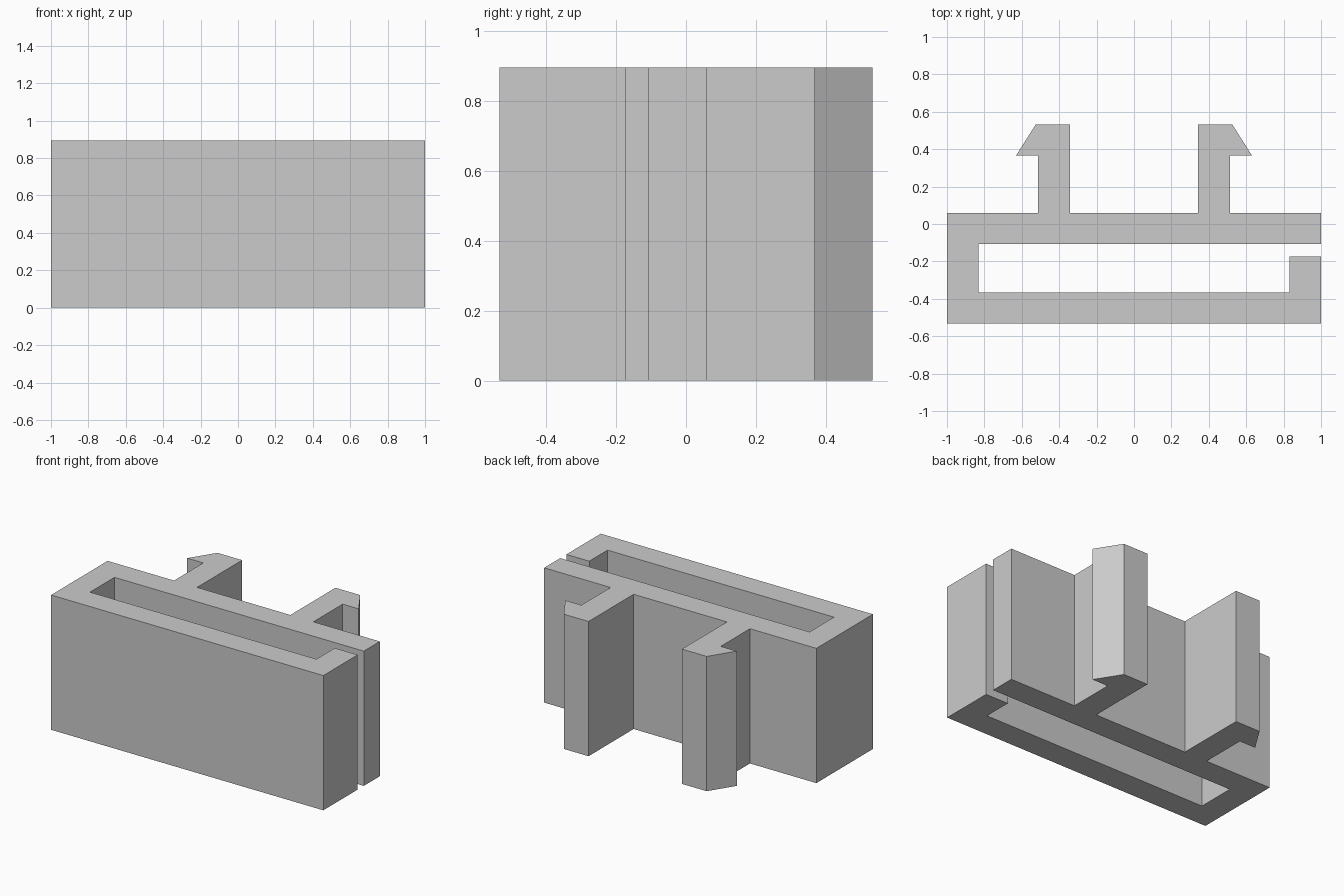
import bpy
import bmesh

HEIGHT = 0.895

cube = bpy.data.objects.get("Cube")
if cube:
    bpy.data.objects.remove(cube, do_unlink=True)

grey = bpy.data.materials.new("plain grey")
grey.use_nodes = True
colour = (0.6, 0.6, 0.6, 1)
grey.diffuse_color = colour
grey.node_tree.nodes["Principled BSDF"].inputs["Base Color"].default_value = colour

# Snap hook outline, from its outer root to its inner root
hook = [(0.512, 0.06), (0.512, 0.367), (0.63, 0.367),
        (0.525, 0.533), (0.343, 0.533), (0.343, 0.06)]

# Slotted channel with a lip at its open end
channel = [(-1, 0.06), (-1, -0.533), (1, -0.533), (1, -0.173),
           (0.832, -0.173), (0.832, -0.365), (-0.832, -0.365),
           (-0.832, -0.108), (1, -0.108), (1, 0.06)]

# Whole clip outline: channel, then the hook and its mirror image
outline = channel + hook + [(-x, y) for x, y in reversed(hook)]

# Extrude the outline into one solid
bm = bmesh.new()
base = bm.faces.new([bm.verts.new((x, y, 0)) for x, y in outline])
top = bmesh.ops.extrude_face_region(bm, geom=[base], use_keep_orig=True)["geom"]
bmesh.ops.translate(bm, vec=(0, 0, HEIGHT),
                    verts=[v for v in top if isinstance(v, bmesh.types.BMVert)])
bmesh.ops.recalc_face_normals(bm, faces=bm.faces)
mesh = bpy.data.meshes.new("channel_clip")
bm.to_mesh(mesh)
bm.free()
mesh.materials.append(grey)
clip = bpy.data.objects.new("channel_clip", mesh)
bpy.context.collection.objects.link(clip)
